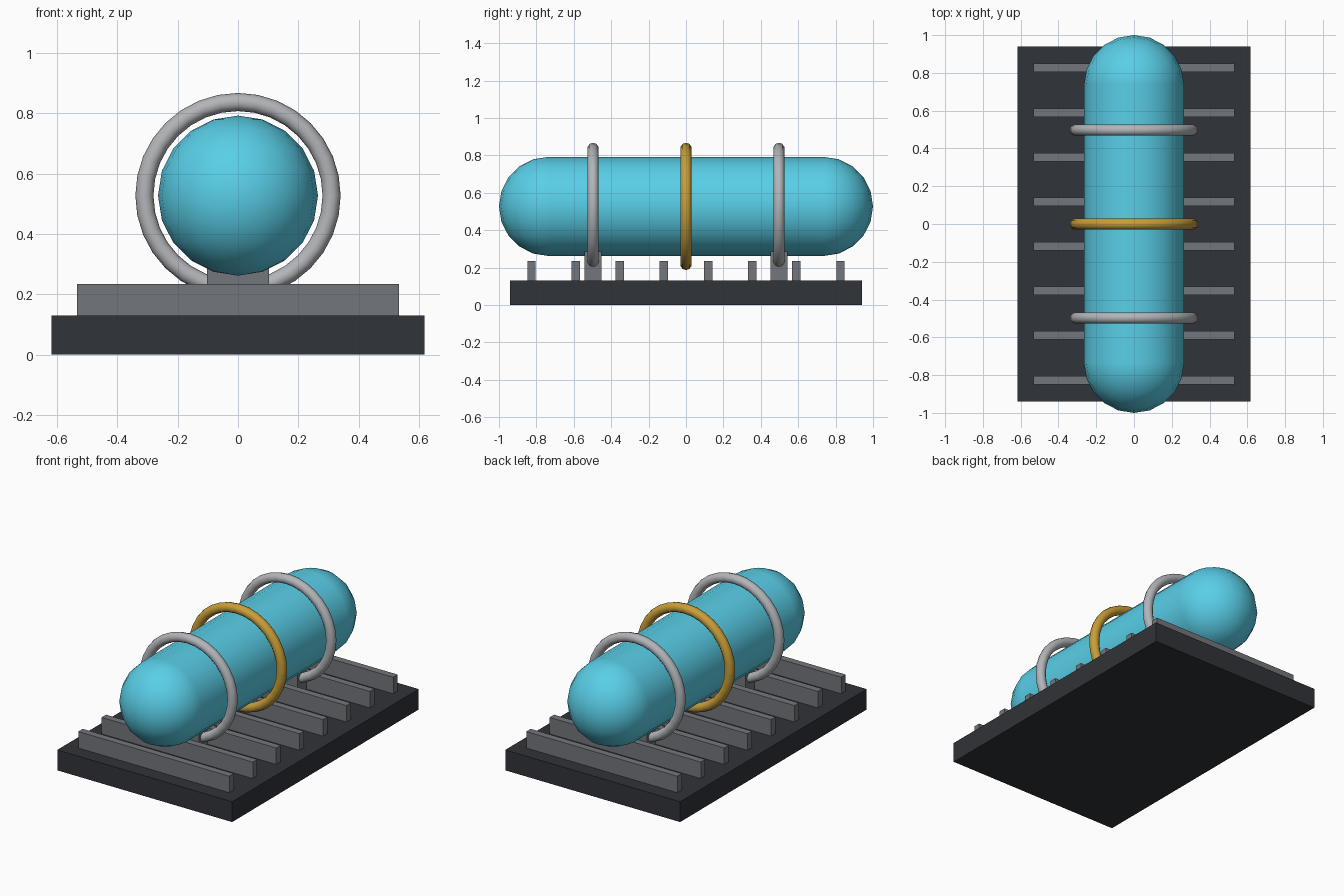
import bpy
import math

if "Cube" in bpy.data.objects:
    bpy.data.objects.remove(bpy.data.objects["Cube"])

R, CZ = 0.265, 0.527          # tank radius and axis height
CAP_Y = 1.0 - R               # centre of each domed end


def material(name, rgb):
    m = bpy.data.materials.new(name)
    m.diffuse_color = (*rgb, 1)
    m.use_nodes = True
    m.node_tree.nodes["Principled BSDF"].inputs["Base Color"].default_value = m.diffuse_color
    return m


DARK = material("dark", (0.03, 0.033, 0.04))
STEEL = material("steel", (0.17, 0.18, 0.20))
SILVER = material("silver", (0.45, 0.46, 0.48))
GOLD = material("gold", (0.58, 0.34, 0.04))
CYAN = material("cyan", (0.10, 0.62, 0.80))


def finish(name, mat, smooth=False):
    ob = bpy.context.object
    ob.name = name
    ob.data.materials.append(mat)
    if smooth:
        bpy.ops.object.shade_smooth_by_angle(angle=math.radians(50))
    return ob


def box(name, mat, sx, sy, z0, z1, y=0):
    bpy.ops.mesh.primitive_cube_add(size=1, location=(0, y, (z0 + z1) / 2))
    ob = finish(name, mat)
    ob.scale = (sx, sy, z1 - z0)


def ring(name, mat, y):
    bpy.ops.mesh.primitive_torus_add(
        major_radius=0.31, minor_radius=0.03, major_segments=32,
        minor_segments=10, location=(0, y, CZ), rotation=(math.pi / 2, 0, 0))
    finish(name, mat, True)


# Base plate and cooling fins
box("base", DARK, 1.234, 1.88, 0, 0.13)
for i in range(8):
    box(f"fin_{i + 1}", STEEL, 1.066, 0.045, 0.125, 0.235, (i - 3.5) * 0.236)

# Tank body with domed ends
bpy.ops.mesh.primitive_cylinder_add(
    vertices=20, radius=R, depth=2 * CAP_Y, location=(0, 0, CZ),
    rotation=(math.pi / 2, 0, 0))
finish("tank_body", CYAN, True)
for side, y in (("front", -CAP_Y), ("back", CAP_Y)):
    bpy.ops.mesh.primitive_uv_sphere_add(
        segments=20, ring_count=10, radius=R, location=(0, y, CZ))
    finish(f"tank_dome_{side}", CYAN, True)

# Saddles and silver rings at each end, gold ring in the middle
for side, y in (("front", -0.497), ("back", 0.497)):
    box(f"saddle_{side}", STEEL, 0.206, 0.09, 0.125, 0.285, y)
    ring(f"ring_{side}", SILVER, y)
ring("ring_middle", GOLD, 0)
